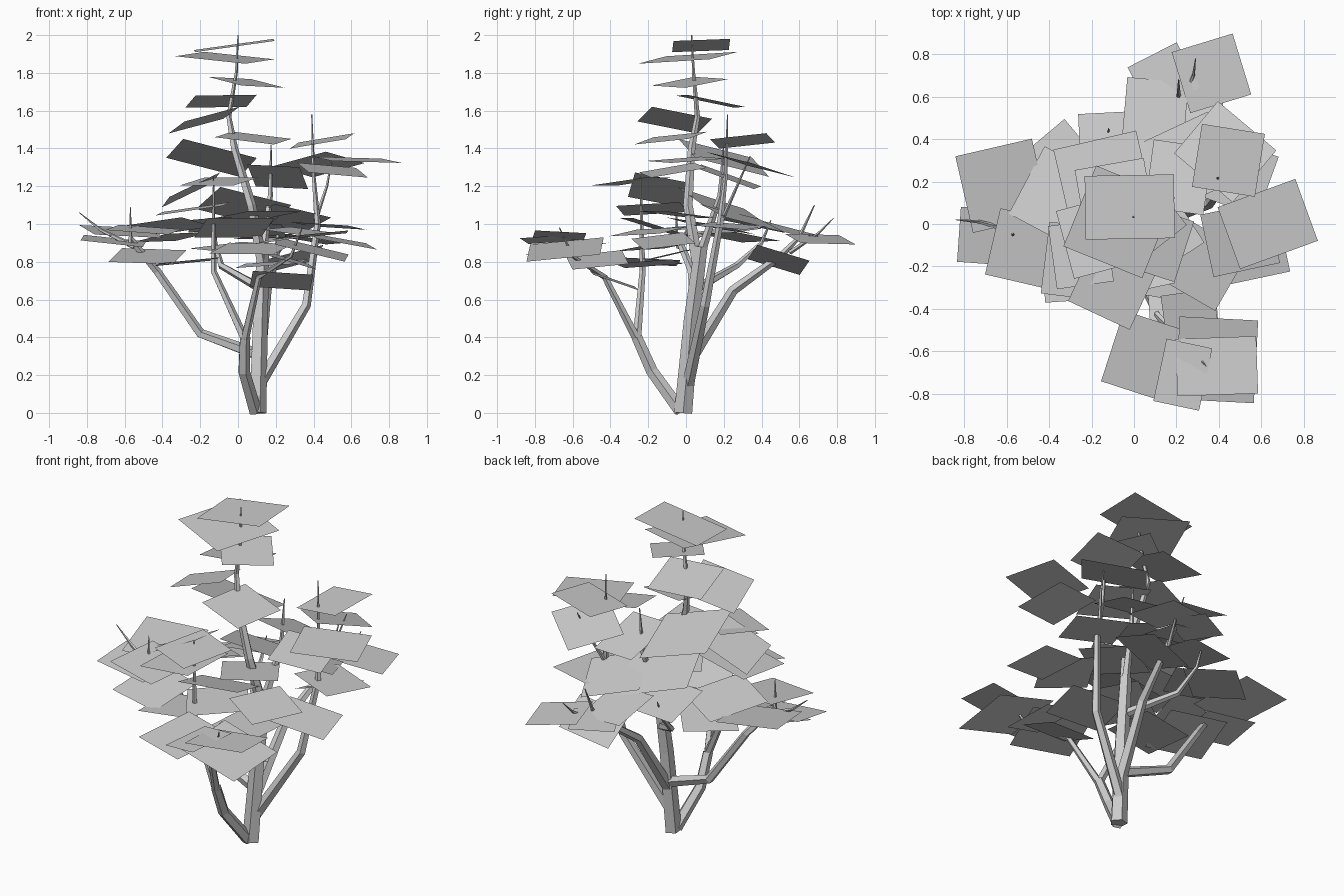
import bpy
import bmesh
from math import cos, sin, tau, radians
from mathutils import Vector

default_cube = bpy.data.objects.get("Cube")
if default_cube:
    bpy.data.objects.remove(default_cube, do_unlink=True)

grey = bpy.data.materials.new("plain grey")
grey.use_nodes = True
grey.diffuse_color = (0.6, 0.6, 0.6, 1)
grey.node_tree.nodes["Principled BSDF"].inputs["Base Color"].default_value = grey.diffuse_color


def finish(bm, name):
    """Turn a bmesh into a named object in the scene."""
    mesh = bpy.data.meshes.new(name)
    bm.to_mesh(mesh)
    bm.free()
    mesh.materials.append(grey)
    bpy.context.collection.objects.link(bpy.data.objects.new(name, mesh))


def branch(name, thick, thin, *points, sides=5):
    """A tapered, faceted limb through the given points."""
    bm = bmesh.new()
    path = [Vector(point) for point in points]
    last = len(path) - 1
    rings = []
    for i, centre in enumerate(path):
        along = path[min(i + 1, last)] - path[max(i - 1, 0)]
        turn = Vector((0, 0, 1)).rotation_difference(along)
        radius = thick + (thin - thick) * i / last
        rings.append([
            bm.verts.new(centre + turn @ Vector((cos(tau * k / sides), sin(tau * k / sides), 0)) * radius)
            for k in range(sides)])
    for low, high in zip(rings, rings[1:]):
        for k in range(sides):
            n = (k + 1) % sides
            bm.faces.new((low[k], low[n], high[n], high[k]))
    bm.faces.new(rings[0][::-1])
    bm.faces.new(rings[-1])
    finish(bm, name)


def leaf(bm, x, y, z, width, depth, turn=0, rise_x=0, rise_y=0):
    """A flat rectangular leaf, turned about z and sloping along x and y."""
    c, s = cos(radians(turn)), sin(radians(turn))
    corners = []
    for u, v in ((-1, -1), (1, -1), (1, 1), (-1, 1)):
        dx = (u * width * c - v * depth * s) / 2
        dy = (u * width * s + v * depth * c) / 2
        corners.append(bm.verts.new((x + dx, y + dy, z + rise_x * dx + rise_y * dy)))
    bm.faces.new(corners)


# Trunk and leader
branch("trunk", 0.05, 0.036, (.1, -.015, 0), (.115, .03, .5), (.13, .08, .88))
branch("trunk_tip", 0.026, 0.003, (.13, .08, .85), (.17, .18, 1.15), (.175, .2, 1.42))
branch("leader", 0.032, 0.003, (.125, .06, .8), (.07, .01, 1.1), (-.02, .03, 1.4),
       (-.05, .06, 1.57), (-.01, .04, 1.8), (0, .03, 2))

# Right limb
branch("right_limb", 0.032, 0.018, (.1, .02, .31), (-.2, .06, .42), (-.43, .03, .75), (-.57, -.04, .92))
branch("right_twig", 0.012, 0.002, (-.57, -.05, .9), (-.57, -.05, 1.09))
branch("right_outer_twig", 0.016, 0.002, (-.55, -.04, .88), (-.73, .01, .97), (-.84, .02, 1.06))

# Front limb and its fork
branch("front_limb", 0.036, 0.03, (.09, -.03, .01), (.03, -.18, .22), (.035, -.26, .4))
branch("front_inner_twig", 0.024, 0.003, (.035, -.26, .39), (-.13, -.23, .75), (-.13, -.235, 1.0), (-.13, -.24, 1.25))
branch("front_outer_twig", 0.024, 0.003, (.035, -.26, .39), (.11, -.43, .72), (.28, -.6, .83), (.34, -.67, .98))

# Back, left and inner limbs
branch("back_limb", 0.036, 0.003, (.11, .02, .28), (.15, .25, .65), (.2, .5, .83), (.21, .6, .93), (.21, .68, 1.1))
branch("back_twig", 0.013, 0.002, (.21, .55, .85), (.28, .7, .95), (.29, .78, 1.03))
branch("left_limb", 0.034, 0.003, (.11, .01, .15), (.36, .1, .57), (.42, .18, 1), (.4, .21, 1.25), (.39, .22, 1.58))
branch("left_twig", 0.012, 0.003, (.41, .19, 1.02), (.47, .27, 1.2), (.5, .34, 1.36))
branch("inner_limb", 0.026, 0.003, (.12, .06, .66), (-.09, .27, .78), (-.12, .4, .9), (-.12, .45, 1.02))

# Leaves around the leader
top = bmesh.new()
leaf(top, x=-.02, y=.08, z=1.945, width=.42, depth=.3, turn=1, rise_x=.14, rise_y=.04)
leaf(top, x=-.07, y=.01, z=1.88, width=.4, depth=.41, turn=-22, rise_x=-.07, rise_y=.09)
leaf(top, x=.045, y=.02, z=1.75, width=.29, depth=.29, turn=38, rise_x=-.13, rise_y=.1)
leaf(top, x=-.09, y=.13, z=1.65, width=.33, depth=.31, turn=10, rise_x=.05, rise_y=-.2)
leaf(top, x=-.18, y=-.06, z=1.55, width=.3, depth=.33, turn=15, rise_x=.3, rise_y=-.12)
leaf(top, x=.08, y=-.08, z=1.455, width=.33, depth=.3, turn=-18, rise_x=-.08, rise_y=.13)
leaf(top, x=-.14, y=.2, z=1.35, width=.4, depth=.4, turn=13, rise_x=-.19, rise_y=-.3)
leaf(top, x=-.1, y=-.29, z=1.225, width=.32, depth=.31, turn=-25, rise_x=.06, rise_y=.12)
leaf(top, x=-.25, y=-.14, z=1.18, width=.27, depth=.3, turn=8, rise_x=.5, rise_y=-.12)
finish(top, "top_leaves")

# Leaves on the left side
left = bmesh.new()
leaf(left, x=.445, y=.3, z=1.44, width=.3, depth=.3, turn=-9, rise_x=.18, rise_y=.08)
leaf(left, x=.21, y=.22, z=1.25, width=.28, depth=.32, turn=-8, rise_x=-.1, rise_y=-.35)
leaf(left, x=.63, y=0, z=1.34, width=.39, depth=.31, turn=20, rise_x=-.05, rise_y=.06)
leaf(left, x=.5, y=-.07, z=1.285, width=.32, depth=.3, turn=12, rise_x=-.12, rise_y=.15)
leaf(left, x=.43, y=.34, z=1.315, width=.36, depth=.32, turn=-40, rise_x=.04, rise_y=-.28)
leaf(left, x=.55, y=-.12, z=.91, width=.32, depth=.28, turn=12, rise_x=-.2, rise_y=.08)
leaf(left, x=.33, y=-.2, z=.96, width=.3, depth=.31, turn=-30, rise_x=-.08, rise_y=.1)
leaf(left, x=.48, y=.23, z=.99, width=.32, depth=.3, turn=-20, rise_x=-.08, rise_y=-.05)
finish(left, "left_leaves")

# Leaves on the right side
right = bmesh.new()
leaf(right, x=-.62, y=.18, z=.96, width=.37, depth=.37, turn=13, rise_x=-.08, rise_y=.12)
leaf(right, x=-.48, y=-.12, z=.83, width=.35, depth=.32, turn=-13, rise_x=.02, rise_y=.23)
leaf(right, x=-.66, y=-.06, z=.91, width=.33, depth=.26, turn=-4, rise_x=-.1, rise_y=.12)
leaf(right, x=-.36, y=.13, z=.99, width=.33, depth=.36, turn=-28, rise_x=.05, rise_y=-.18)
leaf(right, x=-.35, y=.28, z=.93, width=.31, depth=.3, turn=40, rise_x=.12, rise_y=-.1)
leaf(right, x=-.24, y=-.18, z=1.08, width=.36, depth=.34, turn=-7, rise_x=.15, rise_y=.04)
leaf(right, x=-.27, y=-.2, z=.8, width=.32, depth=.32, turn=4, rise_x=.1, rise_y=-.04)
leaf(right, x=-.5, y=-.12, z=.97, width=.34, depth=.32, turn=-13, rise_x=-.05, rise_y=.1)
finish(right, "right_leaves")

# Leaves in the middle of the crown
middle = bmesh.new()
leaf(middle, x=.03, y=.2, z=1.09, width=.4, depth=.38, turn=20, rise_x=-.12, rise_y=-.37)
leaf(middle, x=-.02, y=-.15, z=.98, width=.36, depth=.34, turn=12, rise_x=.06, rise_y=-.3)
leaf(middle, x=.11, y=-.04, z=1.05, width=.32, depth=.32, turn=33, rise_x=.05, rise_y=-.1)
leaf(middle, x=-.03, y=-.16, z=.88, width=.34, depth=.32, turn=33, rise_x=.06, rise_y=.1)
leaf(middle, x=-.12, y=.36, z=1.0, width=.27, depth=.33, turn=3, rise_x=.1, rise_y=-.2)
leaf(middle, x=.1, y=.53, z=.97, width=.29, depth=.3, turn=-5, rise_x=-.1, rise_y=-.25)
leaf(middle, x=.27, y=.3, z=1.03, width=.33, depth=.35, turn=25, rise_x=-.1, rise_y=-.3)
finish(middle, "middle_leaves")

# Leaves at the back
back = bmesh.new()
leaf(back, x=.14, y=.69, z=.93, width=.26, depth=.24, turn=27, rise_x=.04, rise_y=-.06)
leaf(back, x=.365, y=.71, z=.92, width=.3, depth=.3, turn=17, rise_x=-.15, rise_y=-.07)
leaf(back, x=.28, y=.49, z=.81, width=.3, depth=.28, turn=10, rise_x=.3, rise_y=-.25)
finish(back, "back_leaves")

# Leaves at the front
front = bmesh.new()
leaf(front, x=.07, y=-.63, z=.87, width=.36, depth=.35, turn=-18, rise_x=.04, rise_y=.16)
leaf(front, x=.39, y=-.67, z=.94, width=.38, depth=.27, turn=2, rise_x=.1, rise_y=-.05)
leaf(front, x=.39, y=-.64, z=.865, width=.37, depth=.39, turn=-3, rise_x=-.24, rise_y=.11)
leaf(front, x=.23, y=-.71, z=.92, width=.22, depth=.3, turn=-12, rise_x=.15, rise_y=.04)
leaf(front, x=.27, y=-.47, z=.81, width=.25, depth=.3, turn=8, rise_x=-.3, rise_y=.06)
leaf(front, x=.23, y=-.38, z=.7, width=.32, depth=.24, turn=4, rise_x=-.04, rise_y=-.35)
leaf(front, x=.18, y=-.2, z=.79, width=.34, depth=.31, turn=-10, rise_x=.08, rise_y=.06)
finish(front, "front_leaves")
